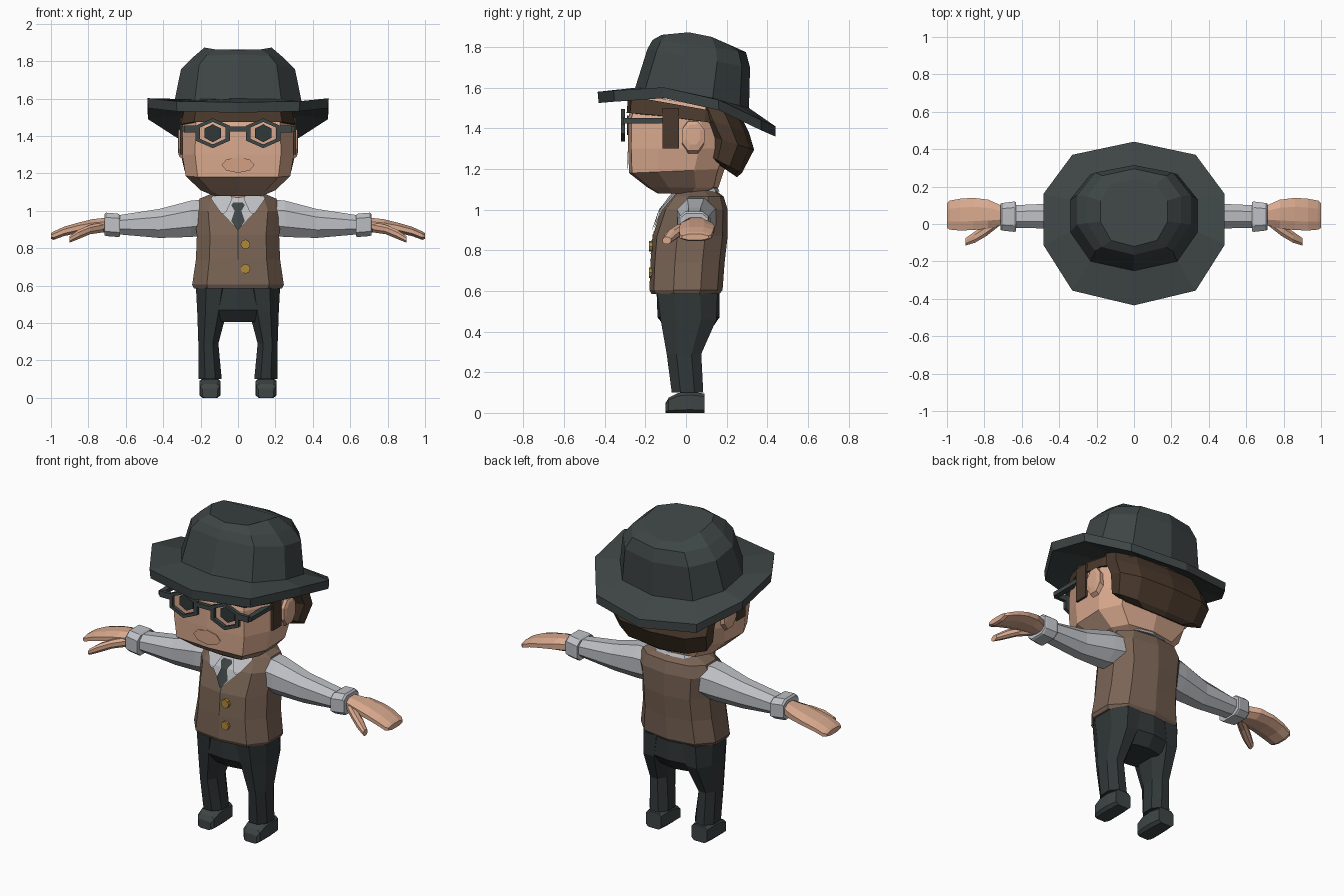
import bpy, bmesh, math
from mathutils import Vector

if "Cube" in bpy.data.objects:
    bpy.data.objects.remove(bpy.data.objects["Cube"])


def mat(name, r, g, b):
    m = bpy.data.materials.new(name)
    lin = [(c / 255 / 12.92) if c < 11 else ((c / 255 + 0.055) / 1.055) ** 2.4 for c in (r, g, b)]
    m.diffuse_color = (*lin, 1)
    m.use_nodes = True
    m.node_tree.nodes["Principled BSDF"].inputs["Base Color"].default_value = m.diffuse_color
    return m


FELT = mat("charcoal_felt", 62, 69, 69)
CLOTH = mat("dark_trouser_cloth", 49, 55, 56)
VEST = mat("brown_vest", 122, 100, 85)
SHIRT = mat("grey_shirt", 190, 192, 197)
SKIN = mat("skin", 218, 170, 143)
STUBBLE = mat("stubble_skin", 172, 138, 119)
HAIR = mat("dark_brown_hair", 74, 57, 44)
GOLD = mat("gold_button", 176, 136, 56)
LIP = mat("rosy_skin", 212, 160, 132)


def finish(name, bm, mats, mirror=False, solid=True):
    if solid:
        bmesh.ops.recalc_face_normals(bm, faces=bm.faces[:])
    me = bpy.data.meshes.new(name)
    bm.to_mesh(me)
    bm.free()
    for m in mats:
        me.materials.append(m)
    ob = bpy.data.objects.new(name, me)
    bpy.context.collection.objects.link(ob)
    if mirror:
        mod = ob.modifiers.new("mirror", 'MIRROR')
        mod.use_mirror_merge = False
    return ob


def loft(name, rings, m, mirror=False, closed=False):
    """Skin a row of equal-sized rings; cap the ends unless closed."""
    bm = bmesh.new()
    vs = [[bm.verts.new(p) for p in r] for r in rings]
    n = len(vs[0])
    pairs = list(zip(vs, vs[1:])) + ([(vs[-1], vs[0])] if closed else [])
    for a, b in pairs:
        for i in range(n):
            j = (i + 1) % n
            bm.faces.new((a[i], a[j], b[j], b[i]))
    if not closed:
        bm.faces.new(vs[0])
        bm.faces.new(vs[-1])
    return finish(name, bm, [m], mirror)


def ring10(hx, y0, y1, z0, z1=None, a=0.68, t=(.09, .37, .68, .92), lift=0):
    """Ten-sided level or tilted ring, pointed at front and back centre."""
    z1 = z0 if z1 is None else z1
    side = [(0, 0, 0)] + [(f, u, l) for f, u, l in
                          zip((a, 1, 1, a), t, (.25, 1, .9, .2))] + [(0, 1, 0)]
    half = [(hx * f, y0 + (y1 - y0) * u, z0 + (z1 - z0) * u + lift * l) for f, u, l in side]
    return half + [(-x, y, z) for x, y, z in half[-2:0:-1]]


def octo(axis, pos, a0, a1, b0, b1, k=.28):
    """Rectangle with cut corners, across the given axis."""
    da, db = (a1 - a0) * k, (b1 - b0) * k
    p = [(a0 + da, b0), (a1 - da, b0), (a1, b0 + db), (a1, b1 - db),
         (a1 - da, b1), (a0 + da, b1), (a0, b1 - db), (a0, b0 + db)]
    i = "xyz".index(axis)
    return [tuple(list(q[:i]) + [pos] + list(q[i:])) for q in p]


def tube(name, axis, secs, m, k=.28, mirror=True):
    return loft(name, [octo(axis, *s, k=k) for s in secs], m, mirror)


def box(name, x0, x1, y0, y1, z0, z1, m, mirror=False):
    rings = [[(x0, y0, z), (x1, y0, z), (x1, y1, z), (x0, y1, z)] for z in (z0, z1)]
    return loft(name, rings, m, mirror)


def hexring(cx, y, cz, rx, rz, n=6):
    return [(cx + rx * math.sin(i * math.tau / n), y, cz + rz * math.cos(i * math.tau / n))
            for i in range(n)]


# Hat: brim underside, brim edge, crown
loft("hat", [
    ring10(.27, -.22, .27, 1.56, 1.46, lift=.03),
    ring10(.48, -.43, .44, 1.525, 1.36, lift=.085),
    ring10(.485, -.435, .44, 1.58, 1.41, lift=.085),
    ring10(.34, -.25, .31, 1.60, 1.50, lift=.02),
    ring10(.305, -.19, .315, 1.79, 1.70),
    ring10(.25, -.165, .295, 1.835, 1.775),
    ring10(.18, -.12, .24, 1.86, 1.80, lift=.035)], FELT)

# Head with a stubbled jaw
FT = (.03, .30, .68, .93)
head = loft("head", [
    ring10(.13, -.14, .10, 1.08, a=.75, t=FT),
    ring10(.20, -.19, .16, 1.11, a=.75, t=FT),
    ring10(.28, -.28, .19, 1.18, 1.20, a=.77, t=FT),
    ring10(.298, -.285, .23, 1.30, a=.77, t=FT),
    ring10(.295, -.285, .25, 1.45, a=.77, t=FT),
    ring10(.27, -.25, .26, 1.57, 1.48, a=.77, t=FT)], SKIN)
head.data.materials.append(STUBBLE)
for p in head.data.polygons:
    if p.center.z < 1.2 and p.center.y < .05:
        p.material_index = 1
loft("mouth_patch", [hexring(0, y, 1.245, .088, .042, 8) for y in (-.287, -.29)], LIP)
loft("neck", [ring10(.09, -.06, .13, 1.0), ring10(.10, -.08, .15, 1.12),
              ring10(.15, -.10, .18, 1.24)], SKIN)

# Hair: back mass, fringe band under the brim, sideburns
loft("back_hair", [
    ring10(.20, .09, .25, 1.27, 1.16),
    ring10(.285, .085, .275, 1.28, 1.18),
    ring10(.31, .085, .335, 1.37, 1.295),
    ring10(.31, .03, .31, 1.47, 1.38),
    ring10(.28, .0, .27, 1.55, 1.46)], HAIR)
loft("fringe", [
    ring10(.305, -.292, .27, 1.475, 1.40, a=.77, t=FT, lift=.01),
    ring10(.29, -.285, .28, 1.56, 1.46, a=.77, t=FT)], HAIR)
box("sideburn", .26, .31, -.115, -.035, 1.30, 1.50, HAIR, True)
tube("ear", "x", [(.27, -.02, .085, 1.26, 1.44), (.315, -.02, .09, 1.29, 1.435),
                  (.322, 0, .07, 1.32, 1.42)], SKIN)

# Eyes and spectacles
loft("eye", [hexring(.135, y, 1.415, .052, .048) for y in (-.283, -.29)], CLOTH, True)
loft("spectacle_rim", [hexring(.135, -.32, 1.415, .105, .08), hexring(.135, -.30, 1.415, .105, .08),
                       hexring(.135, -.30, 1.415, .08, .06), hexring(.135, -.32, 1.415, .08, .06)],
     FELT, True, closed=True)
box("spectacle_bridge", -.055, .055, -.32, -.30, 1.425, 1.45, FELT)
box("spectacle_hinge", .22, .29, -.32, -.30, 1.42, 1.455, FELT, True)
box("spectacle_arm", .272, .302, -.31, -.06, 1.425, 1.45, FELT, True)

# Vest
VT = (.06, .33, .70, .93)
chest_rows = [(.74, -.175), (.87, -.165), (1.0, -.12), (1.065, -.07), (1.1, -.04)]
loft("vest", [
    ring10(.235, -.17, .165, .585, t=VT),
    ring10(.245, -.18, .18, .605, t=VT),
    ring10(.225, -.175, .19, .74, t=VT),
    ring10(.22, -.165, .205, .87, t=VT),
    ring10(.235, -.12, .205, 1.0, t=VT),
    ring10(.205, -.07, .185, 1.065, t=VT),
    ring10(.12, -.04, .14, 1.1, t=VT)], VEST)


def chest(x, z, off):
    """Point lying just in front of the chest."""
    for (za, ya), (zb, yb) in zip(chest_rows, chest_rows[1:]):
        if z <= zb + 1e-6:
            break
    y = ya + (yb - ya) * (z - za) / (zb - za)
    return (x, y + abs(x) * .12 - off, z)


def patch(name, rows, off, m, mirror=False):
    """Thin panel following the chest; rows of height, left, right."""
    bm = bmesh.new()
    grid = [[bm.verts.new(chest(l + (r - l) * f, z, off)) for f in (0, .5, 1)] for z, l, r in rows]
    for a, b in zip(grid, grid[1:]):
        for i in (0, 1):
            bm.faces.new((a[i], a[i + 1], b[i + 1], b[i]))
    return finish(name, bm, [m], mirror, solid=False)


# Shirt front, collar, tie, buttons
patch("shirt_front", [(.905, -.004, .004), (1.0, -.095, .095), (1.065, -.13, .13),
                      (1.095, -.10, .10)], .006, SHIRT)
patch("collar_flap", [(.985, .075, .085), (1.0, .06, .10), (1.065, .03, .145),
                      (1.1, .05, .125)], .018, SHIRT, True)
patch("tie", [(.90, -.004, .004), (.945, -.036, .036), (1.0, -.018, .018),
              (1.03, -.036, .036), (1.045, -.025, .025)], .013, FELT)
loft("collar", [ring10(.14, -.06, .165, 1.065, 1.09), ring10(.115, -.055, .15, 1.09, 1.12),
                ring10(.095, -.04, .13, 1.09, 1.12)], SHIRT)
for i, z in enumerate((.82, .69)):
    loft("button_%d" % (i + 1), [hexring(.04, y, z, .026, .026, 8) for y in (-.165, -.182)], GOLD)
patch("vest_seam", [(.74, -.003, .003), (.87, -.003, .003), (.905, -.003, .003)], .002, CLOTH)

# Arms: sleeve, cuff, hand, thumb
tube("sleeve", "x", [(.17, -.04, .15, .87, 1.06), (.25, -.045, .14, .86, 1.055),
                     (.42, -.025, .11, .855, 1.01), (.65, -.02, .10, .875, .975)], SHIRT)
tube("cuff", "x", [(.632, -.04, .118, .862, .978), (.642, -.042, .12, .86, .985),
                   (.705, -.035, .112, .865, .99), (.714, -.03, .108, .87, .98)], SHIRT, k=.2)
tube("hand", "x", [(.69, .0, .09, .885, .965), (.78, -.025, .13, .885, .955),
                   (.86, -.032, .14, .88, .935), (.93, -.035, .135, .865, .915),
                   (.985, -.03, .125, .845, .89), (1.0, -.02, .11, .85, .88)], SKIN)
tube("thumb", "x", [(.72, -.01, .05, .885, .94), (.79, -.065, .0, .875, .925),
                    (.85, -.10, -.04, .85, .90), (.90, -.115, -.075, .83, .865)], SKIN)

# Trousers and shoes
loft("trouser_seat", [ring10(.225, -.145, .165, .60, t=VT), ring10(.215, -.14, .165, .47, t=VT),
                      ring10(.12, -.09, .12, .405, t=VT)], CLOTH)
tube("trouser_leg", "z", [(.59, .03, .225, -.142, .155), (.46, .06, .218, -.125, .15),
                          (.29, .105, .212, -.095, .075), (.10, .087, .21, -.07, .085)], CLOTH)
tube("shoe", "y", [(.09, .10, .20, 0, .095), (.02, .093, .207, 0, .105), (-.04, .093, .207, 0, .098),
                   (-.085, .097, .203, 0, .075), (-.10, .11, .19, 0, .05)], FELT, k=.15)
